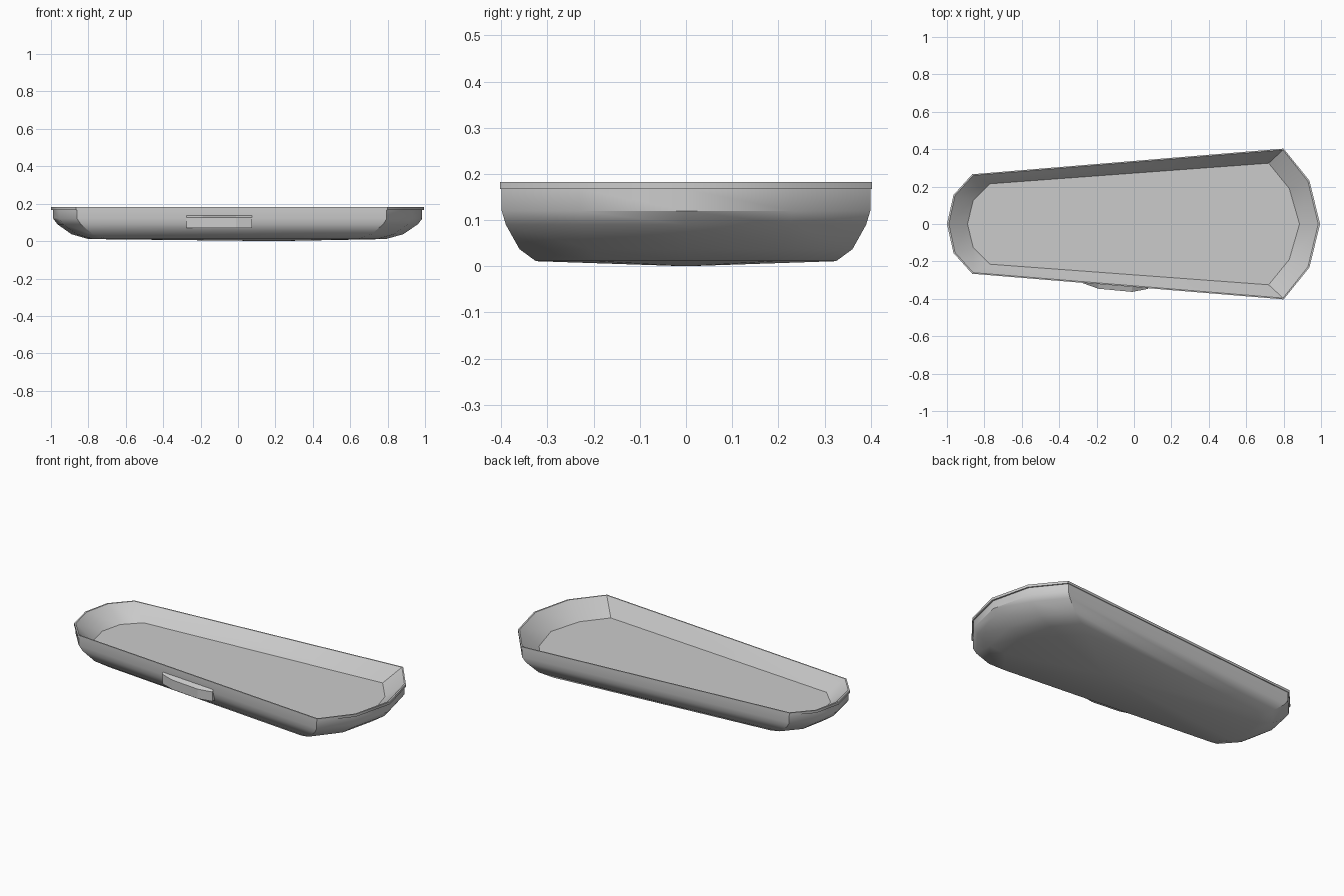
import bpy, bmesh

if "Cube" in bpy.data.objects:
    bpy.data.objects.remove(bpy.data.objects["Cube"])

# Half outlines from the narrow end (left) to the wide end (right)
LIP = [(-1.0, 0), (-0.965, 0.155), (-0.865, 0.266), (0.80, 0.403), (0.938, 0.232), (0.995, 0)]
BODY = [(-0.988, 0), (-0.957, 0.152), (-0.86, 0.262), (0.795, 0.399), (0.93, 0.23), (0.985, 0)]
INNER = [(-0.99, 0), (-0.957, 0.152), (-0.86, 0.26), (0.797, 0.396), (0.93, 0.229), (0.985, 0)]
FLOOR = [(-0.89, 0), (-0.86, 0.125), (-0.77, 0.215), (0.72, 0.325), (0.83, 0.19), (0.885, 0)]
BASE = [(-0.80, 0), (-0.775, 0.12), (-0.70, 0.205), (0.64, 0.325), (0.745, 0.19), (0.79, 0)]


def closed(half):
    """Mirror a half outline into a counter-clockwise loop."""
    return [(x, -y) for x, y in half] + [p for p in half[-2:0:-1]]


def blend(a, b, t):
    return [(p[0] + (q[0] - p[0]) * t, p[1] + (q[1] - p[1]) * t) for p, q in zip(a, b)]


def finish(name, bm, smooth=None):
    bmesh.ops.recalc_face_normals(bm, faces=bm.faces)
    mesh = bpy.data.meshes.new(name)
    bm.to_mesh(mesh)
    bm.free()
    ob = bpy.data.objects.new(name, mesh)
    bpy.context.collection.objects.link(ob)
    if smooth:
        bpy.ops.object.select_all(action='DESELECT')
        ob.select_set(True)
        bpy.context.view_layer.objects.active = ob
        bpy.ops.object.shade_smooth_by_angle(angle=smooth)
    return ob


def bridge(bm, a, b):
    n = len(a)
    for i in range(n):
        j = (i + 1) % n
        bm.faces.new((a[i], a[j], b[j], b[i]))


# Tray shell: floor, sloping inner wall, lip, rounded outer wall, base
bm = bmesh.new()
sections = [(FLOOR, 0.095), (INNER, 0.182), (LIP, 0.182), (LIP, 0.167), (BODY, 0.167)]
sections += [(blend(BODY, BASE, t), z) for t, z in
             [(0, 0.12), (0.12, 0.09), (0.52, 0.037), (1, 0.011)]]
rings = [[bm.verts.new((x, y, z)) for x, y in closed(half)] for half, z in sections]
for a, b in zip(rings, rings[1:]):
    bridge(bm, a, b)
bm.faces.new(rings[0])
low = bm.verts.new((0.2, 0, 0))
for i, v in enumerate(rings[-1]):
    bm.faces.new((v, rings[-1][(i + 1) % len(rings[-1])], low))
finish("tray", bm, 0.6)

# Curved pull on the front wall, swept along four points
bm = bmesh.new()
path = [(-0.275, 0.004), (-0.19, 0.027), (-0.01, 0.029), (0.075, 0.006)]
pull = []
for x, out in path:
    wall = -0.334 - 0.083 * (x + 0.01)
    profile = [(wall + 0.012, 0.07), (wall - out, 0.07),
               (wall - out, 0.126), (wall + 0.002, 0.137), (wall + 0.012, 0.137)]
    pull.append([bm.verts.new((x, y, z)) for y, z in profile])
for a, b in zip(pull, pull[1:]):
    bridge(bm, a, b)
bm.faces.new(pull[0])
bm.faces.new(pull[-1])
finish("front_handle", bm)
